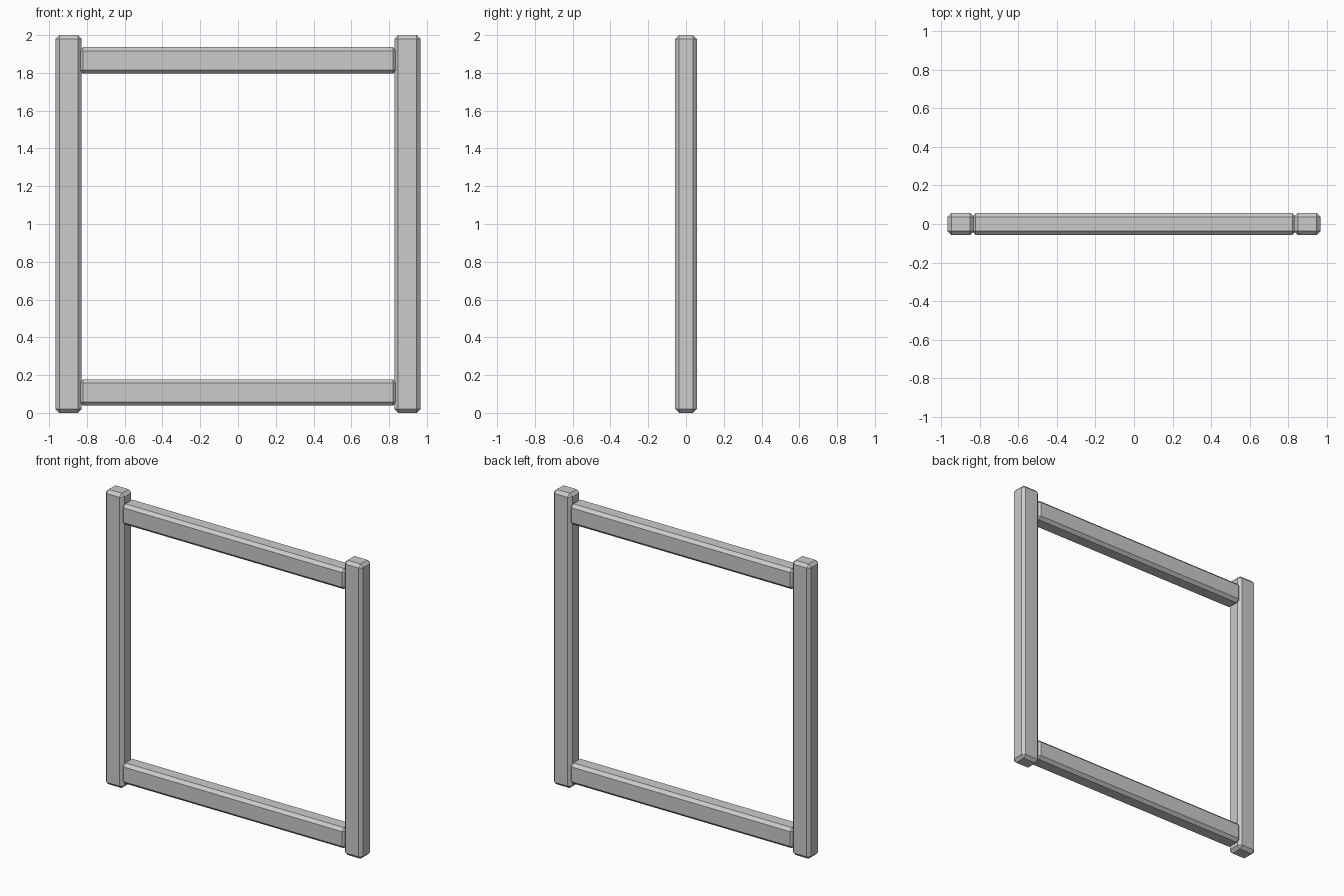
import bpy, bmesh
from mathutils import Vector

if "Cube" in bpy.data.objects:
    bpy.data.objects.remove(bpy.data.objects["Cube"])


def chamfered_beam(name, size, centre, chamfer=0.02):
    bm = bmesh.new()
    bmesh.ops.create_cube(bm, size=1)
    bmesh.ops.scale(bm, vec=Vector(size), verts=bm.verts)
    bmesh.ops.bevel(bm, geom=bm.edges[:], offset=chamfer, offset_type='OFFSET',
                    segments=1, profile=0.5, affect='EDGES')
    bmesh.ops.recalc_face_normals(bm, faces=bm.faces)
    mesh = bpy.data.meshes.new(name)
    bm.to_mesh(mesh)
    bm.free()
    obj = bpy.data.objects.new(name, mesh)
    obj.location = centre
    bpy.context.collection.objects.link(obj)
    return obj


# Upright posts
for side, x in (("left", -0.897), ("right", 0.897)):
    chamfered_beam(f"{side}_post", (0.138, 0.114, 2.0), (x, 0, 1.0))

# Horizontal rails, ends tucked slightly into the posts
for level, z in (("bottom", 0.108), ("top", 1.866)):
    chamfered_beam(f"{level}_rail", (1.68, 0.114, 0.14), (0, 0, z))
